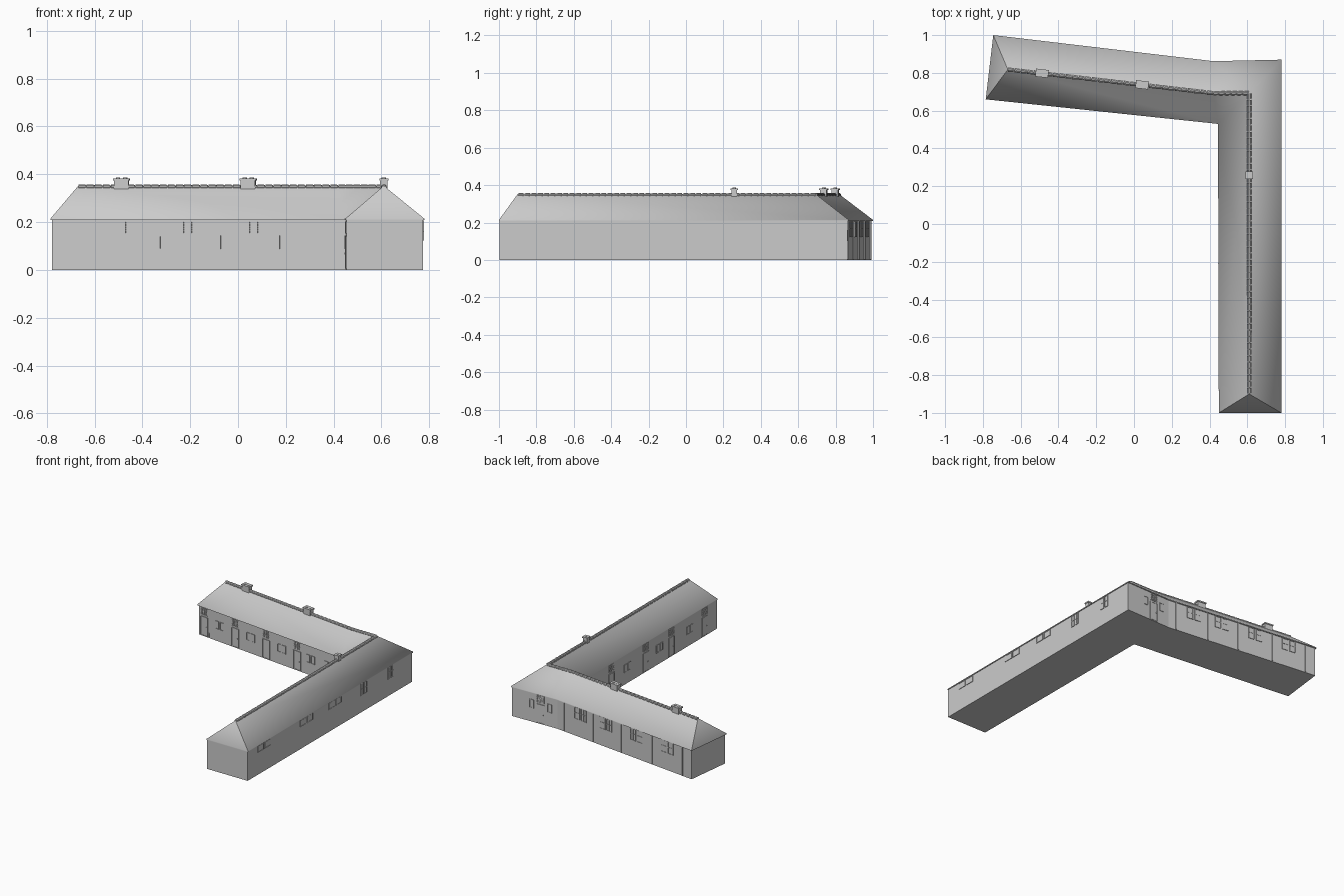
import bpy, bmesh, math
from mathutils import Matrix, Vector

if "Cube" in bpy.data.objects:
    bpy.data.objects.remove(bpy.data.objects["Cube"])


def finish(name, bm, smooth=None):
    bmesh.ops.recalc_face_normals(bm, faces=bm.faces)
    me = bpy.data.meshes.new(name)
    bm.to_mesh(me)
    bm.free()
    ob = bpy.data.objects.new(name, me)
    bpy.context.collection.objects.link(ob)
    if smooth:
        bpy.context.view_layer.objects.active = ob
        ob.select_set(True)
        bpy.ops.object.shade_smooth_by_angle(angle=math.radians(smooth))
        ob.select_set(False)
    return ob


def box(bm, m, lo, hi):
    c = [(a + b) / 2 for a, b in zip(lo, hi)]
    s = [b - a for a, b in zip(lo, hi)]
    bmesh.ops.create_cube(bm, size=1, matrix=m @ Matrix.Translation(c) @ Matrix.Diagonal((*s, 1)))


# L-shaped walls
W = dict(A=(-.739, .992), B=(.42, .856), C=(.775, .864), D=(.775, -.997),
         E=(.454, -.997), F=(.45, .537), G=(-.778, .667))
bm = bmesh.new()
base = bm.faces.new([bm.verts.new((*W[k], 0)) for k in "GFEDCBA"])
ext = bmesh.ops.extrude_face_region(bm, geom=[base], use_keep_orig=True)
bmesh.ops.translate(bm, vec=(0, 0, .212), verts=[v for v in ext["geom"] if isinstance(v, bmesh.types.BMVert)])
finish("walls", bm)

# Hipped roof with a thin eave edge
eave = dict(A=(-.745, 1), B=(.42, .862), C=(.78, .87), D=(.78, -1), E=(.449, -1), F=(.445, .53), G=(-.785, .66))
ridge = dict(P=(-.668, .818), Q=(.42, .693), S=(.61, .693), T=(.61, -.90))
bm = bmesh.new()
v = {k: bm.verts.new((*p, .214)) for k, p in eave.items()}
low = {k: bm.verts.new((*p, .208)) for k, p in eave.items()}
v.update({k: bm.verts.new((*p, .352)) for k, p in ridge.items()})
for f in ("ABQP", "BCSQ", "CDTS", "DET", "EFST", "FQS", "FGPQ", "GAP"):
    bm.faces.new([v[k] for k in f])
ring = "ABCDEFG"
for a, b in zip(ring, ring[1:] + ring[0]):
    bm.faces.new([v[a], v[b], low[b], low[a]])
bm.faces.new([low[k] for k in ring])
finish("roof", bm, 60)

# Half-round ridge tiles
bm = bmesh.new()
for a, b in ("PQ", "QS", "ST"):
    p, q = Vector(ridge[a]), Vector(ridge[b])
    d = q - p
    n = round(d.length / .034)
    for i in range(n):
        c = p + d * ((i + .5) / n)
        m = Matrix.Translation((*c, .346)) @ Matrix.Rotation(math.atan2(d.y, d.x), 4, 'Z') @ Matrix.Rotation(math.pi / 2, 4, 'Y')
        r = .011 + .0015
        bmesh.ops.create_cone(bm, cap_ends=True, segments=10, radius1=r, radius2=r - .002, depth=.031, matrix=m)
finish("ridge_tiles", bm)

# Chimneys: stack, flared cap, flues
bm = bmesh.new()
for x, y, w, d, ang, flues in ((-.487, .798, .06, .034, -.115, 2), (.043, .737, .06, .034, -.115, 2), (.61, .258, .03, .03, 0, 1)):
    m = Matrix.Translation((x, y, 0)) @ Matrix.Rotation(ang, 4, 'Z')
    box(bm, m, (-w / 2, -d / 2, .315), (w / 2, d / 2, .374))
    box(bm, m, (-w / 2 - .004, -d / 2 - .004, .374), (w / 2 + .004, d / 2 + .004, .383))
    for i in range(flues):
        fx = (i - (flues - 1) / 2) * .03
        bmesh.ops.create_cone(bm, cap_ends=True, segments=12, radius1=.009, radius2=.009, depth=.006,
                              matrix=m @ Matrix.Translation((fx, 0, .383)))
finish("chimneys", bm)


# Placement on a wall: local x along the wall, local -y outward
def on_wall(a, b, axis, pos):
    p, q = Vector(W[a]), Vector(W[b])
    d = q - p
    c = p + d * ((pos - p[axis]) / d[axis])
    return Matrix.Translation((*c, 0)) @ Matrix.Rotation(math.atan2(d.y, d.x), 4, 'Z')


parts = {k: bmesh.new() for k in ("frames", "panes", "doors", "door_grilles", "downpipes")}


def frame(m, x, z0, z1, w, t=.003, out=.004):
    f = parts["frames"]
    for s in (-1, 1):
        e = x + s * (w - t) / 2
        box(f, m, (e - t / 2, -out, z0), (e + t / 2, .002, z1))
    for z in (z0, z1 - t):
        box(f, m, (x - w / 2, -out, z), (x + w / 2, .002, z + t))


def window_pair(m, z0, z1, w, gap, bar=None):
    for s in (-1, 1):
        x = s * gap / 2
        frame(m, x, z0, z1, w)
        box(parts["panes"], m, (x - w / 2, -.0015, z0), (x + w / 2, .002, z1))
        if bar:
            box(parts["frames"], m, (x - w / 2, -.004, bar - .002), (x + w / 2, .002, bar + .002))
            box(parts["frames"], m, (x - .001, -.003, z0), (x + .001, .002, z1))


def door(m, w=.062):
    frame(m, 0, .005, .14, w)
    box(parts["doors"], m, (-w / 2, -.002, .003), (w / 2, .002, .139))
    box(parts["doors"], m, (w * .3, -.006, .065), (w * .3 + .004, 0, .072))
    grille(m, .153, .202, w - .006)


def grille(m, z0, z1, w, n=5):
    g = parts["door_grilles"]
    for i in range(n + 1):
        x, z = -w / 2 + w * i / n, z0 + (z1 - z0) * i / n
        box(g, m, (x - .001, -.003, z0), (x + .001, .001, z1))
        box(g, m, (-w / 2, -.003, z - .001), (w / 2, .001, z + .001))


# Courtyard face of the long west wing
for x in (-.731, -.465, -.2, .065):
    door(on_wall("G", "F", 0, x))
for x in (-.6, -.333, -.067, .18, .337):
    window_pair(on_wall("G", "F", 0, x), .087, .143, .031, .041)
box(parts["doors"], on_wall("G", "F", 0, -.688), (-.002, -.006, .008), (.002, 0, .035))

# Courtyard face of the south wing
for y in (-.86, -.48, -.19, .2):
    door(on_wall("F", "E", 1, y))
for y in (-.69, -.345, .02, .37):
    window_pair(on_wall("F", "E", 1, y), .087, .143, .031, .041)

# Outer east face
for y in (-.812, -.333, -.01):
    window_pair(on_wall("D", "C", 1, y), .16, .206, .066, .077)
for y in (.315, .618):
    window_pair(on_wall("D", "C", 1, y), .122, .206, .03, .039, .167)

# Outer north face
m = on_wall("C", "B", 0, .55)
door(m)
window_pair(m, .1, .16, .034, .14)
for x in (.22, 0, -.265, -.53):
    window_pair(on_wall("B", "A", 0, x), .122, .206, .046, .058, .167)
for x in (.36, .11, -.13, -.4, -.66):
    box(parts["downpipes"], on_wall("B", "A", 0, x), (-.003, -.006, .003), (.003, 0, .208))

names = {"frames": "window_and_door_frames", "panes": "window_panes"}
for k, b in parts.items():
    finish(names.get(k, k), b)
